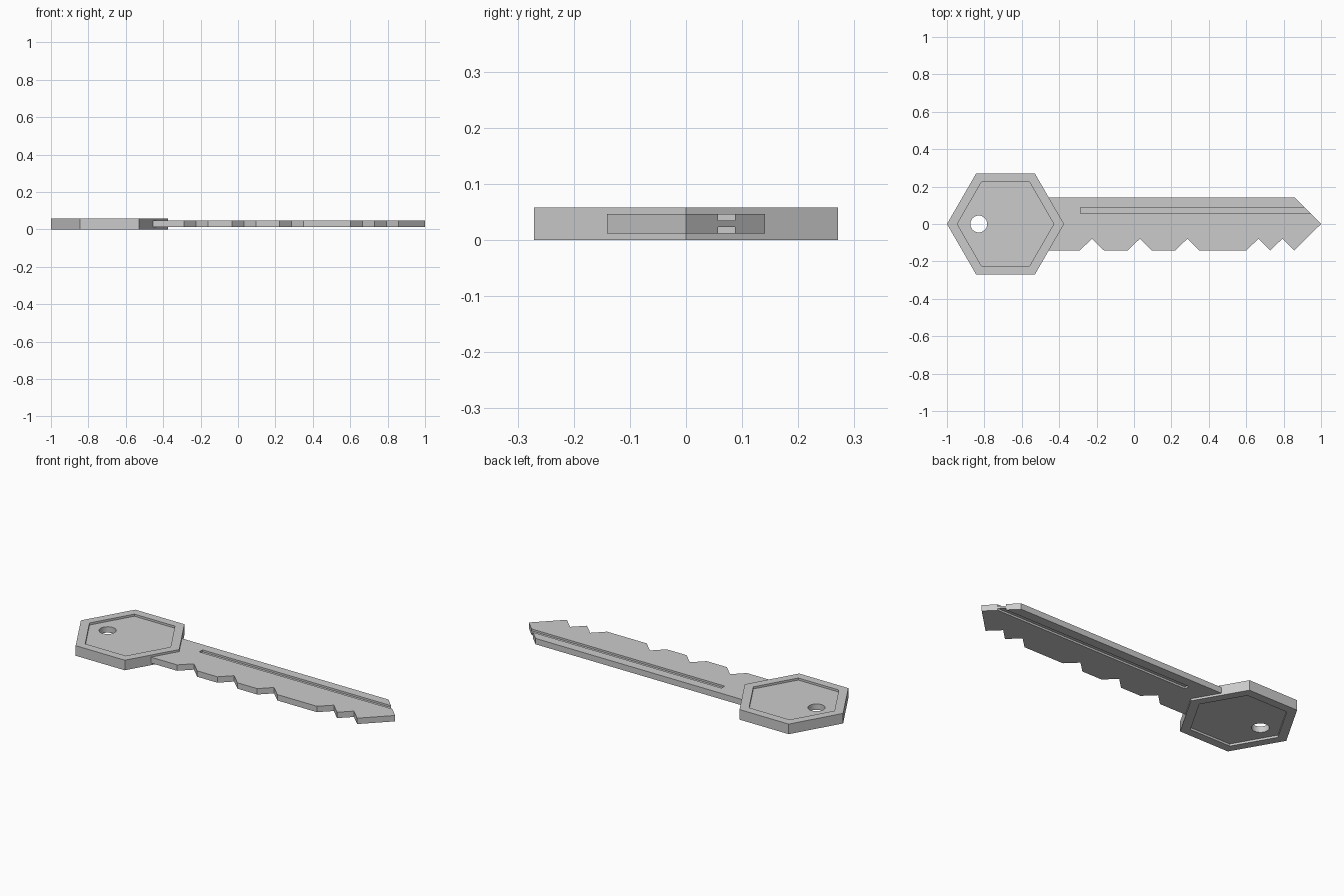
import bpy, bmesh
from math import cos, sin, pi, radians

default = bpy.data.objects.get("Cube")
if default:
    bpy.data.objects.remove(default, do_unlink=True)

steel = bpy.data.materials.new("steel grey")
GREY = (0.6, 0.6, 0.6, 1)
steel.diffuse_color = GREY
steel.use_nodes = True
steel.node_tree.nodes["Principled BSDF"].inputs["Base Color"].default_value = GREY

THICK = 0.058          # bow thickness
LOW, HIGH = 0.012, 0.046   # blade faces, also the bow recess floors
BOW_X, BOW_R = -0.687, 0.313


def prism(name, outline, z0, z1):
    """Extrude a closed outline between two heights."""
    bm = bmesh.new()
    face = bm.faces.new([bm.verts.new((x, y, z0)) for x, y in outline])
    top = bmesh.ops.extrude_face_region(bm, geom=[face])["geom"]
    verts = [v for v in top if isinstance(v, bmesh.types.BMVert)]
    bmesh.ops.translate(bm, verts=verts, vec=(0, 0, z1 - z0))
    bmesh.ops.recalc_face_normals(bm, faces=bm.faces)
    mesh = bpy.data.meshes.new(name)
    bm.to_mesh(mesh)
    bm.free()
    mesh.materials.append(steel)
    obj = bpy.data.objects.new(name, mesh)
    bpy.context.collection.objects.link(obj)
    return obj


def polygon(cx, radius, sides):
    return [(cx + radius * cos(2 * pi * i / sides),
             radius * sin(2 * pi * i / sides)) for i in range(sides)]


def carve(obj, cutters):
    """Apply boolean cuts, then discard the cutters."""
    bpy.context.view_layer.objects.active = obj
    for cutter in cutters:
        cutter.hide_render = True
        mod = obj.modifiers.new("cut", 'BOOLEAN')
        mod.operation, mod.solver, mod.object = 'DIFFERENCE', 'EXACT', cutter
        bpy.ops.object.modifier_apply(modifier=mod.name)
        bpy.data.objects.remove(cutter, do_unlink=True)


# Hexagonal bow with a recessed panel on both sides and a ring hole
bow = prism("bow", polygon(BOW_X, BOW_R, 6), 0, THICK)
panel = polygon(BOW_X, 0.258, 6)
carve(bow, [
    prism("top_recess_cutter", panel, HIGH, THICK + 0.1),
    prism("bottom_recess_cutter", panel, -0.1, LOW),
    prism("ring_hole_cutter", polygon(-0.83, 0.045, 32), -0.1, 0.2),
])

# Blade outline: root buried in the bow rim, tooth cuts, pointed tip
HALF, ROOT = 0.141, -0.4
outline = [(ROOT, 0), (ROOT - HALF / 3 ** 0.5, -HALF)]
for x in (-0.225, 0.031, 0.285, 0.665, 0.793):
    if outline[-1][0] < x - 0.066:
        outline.append((x - 0.064, -HALF))
    outline += [(x, -0.079), (x + 0.064, -HALF)]
outline += [(1, 0), (0.859, HALF), (ROOT - HALF / 3 ** 0.5, HALF)]
blade = prism("blade", outline, LOW, HIGH)

# Long groove on both faces, running out through the tip
groove = [(-0.287, 0.057), (1.1, 0.057), (1.1, 0.087), (-0.287, 0.087)]
carve(blade, [
    prism("top_groove_cutter", groove, HIGH - 0.011, HIGH + 0.1),
    prism("bottom_groove_cutter", groove, LOW - 0.1, LOW + 0.011),
])

# Smooth only the round hole, keep every other edge crisp
bpy.ops.object.select_all(action='DESELECT')
bow.select_set(True)
bpy.context.view_layer.objects.active = bow
bpy.ops.object.shade_smooth_by_angle(angle=radians(30))
